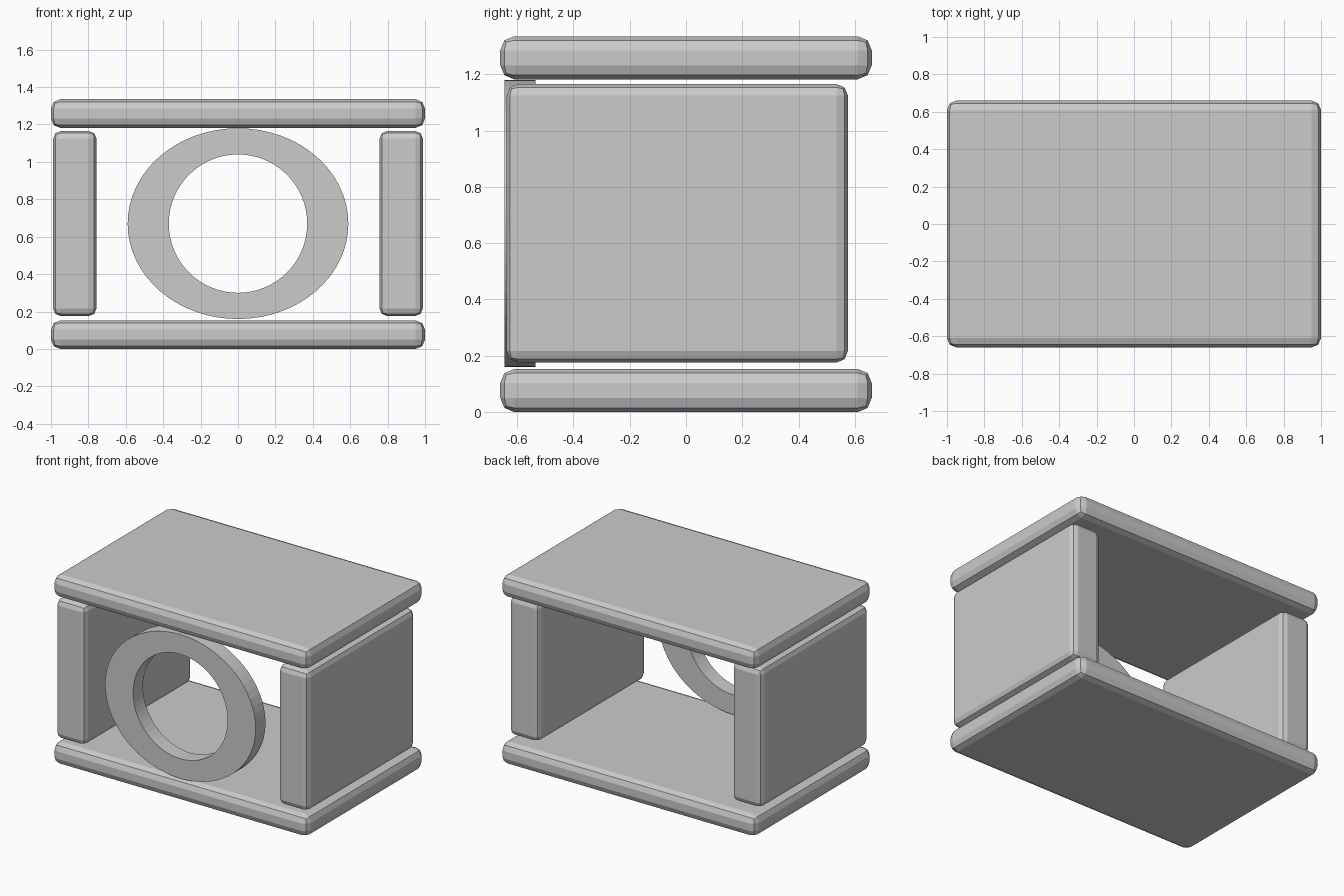
import bpy
import bmesh
from math import cos, sin, tau

if "Cube" in bpy.data.objects:
    bpy.data.objects.remove(bpy.data.objects["Cube"], do_unlink=True)

GREY = (0.6, 0.6, 0.6, 1.0)
mat = bpy.data.materials.new("plain grey")
mat.use_nodes = True
mat.diffuse_color = GREY
mat.node_tree.nodes["Principled BSDF"].inputs["Base Color"].default_value = GREY


def add_object(name, bm):
    bmesh.ops.recalc_face_normals(bm, faces=bm.faces)
    mesh = bpy.data.meshes.new(name)
    bm.to_mesh(mesh)
    bm.free()
    mesh.materials.append(mat)
    obj = bpy.data.objects.new(name, mesh)
    bpy.context.collection.objects.link(obj)
    return obj


def rounded_slab(name, low, high, radius):
    """Box between two corners with softened edges."""
    bm = bmesh.new()
    bmesh.ops.create_cube(bm, size=1)
    for v in bm.verts:
        v.co = [h if c > 0 else l for c, l, h in zip(v.co, low, high)]
    obj = add_object(name, bm)
    bevel = obj.modifiers.new("soft edges", "BEVEL")
    bevel.width = radius
    bevel.segments = 2
    return obj


def oval_ring(name, centre_z, outer, inner, y_front, y_back, sides):
    """Upright oval plate with a round hole through it."""
    bm = bmesh.new()
    loops = []
    for (rx, rz), y in ((outer, y_front), (outer, y_back),
                        (inner, y_back), (inner, y_front)):
        loops.append([bm.verts.new((rx * cos(tau * i / sides), y,
                                    centre_z + rz * sin(tau * i / sides)))
                      for i in range(sides)])
    for a, b in zip(loops, loops[1:] + loops[:1]):
        for i in range(sides):
            j = (i + 1) % sides
            bm.faces.new((a[i], a[j], b[j], b[i]))
    return add_object(name, bm)


# Base and top boards
for name, z in (("base_board", 0.0), ("top_board", 1.182)):
    rounded_slab(name, (-1, -0.66, z), (1, 0.66, z + 0.153), 0.05)

# Side walls
rounded_slab("left_wall", (0.757, -0.637, 0.176), (0.988, 0.575, 1.165), 0.04)
rounded_slab("right_wall", (-0.988, -0.637, 0.176), (-0.757, 0.575, 1.165), 0.04)

# Front ring
oval_ring("front_ring", 0.67, (0.59, 0.51), (0.37, 0.37), -0.645, -0.535, 64)
